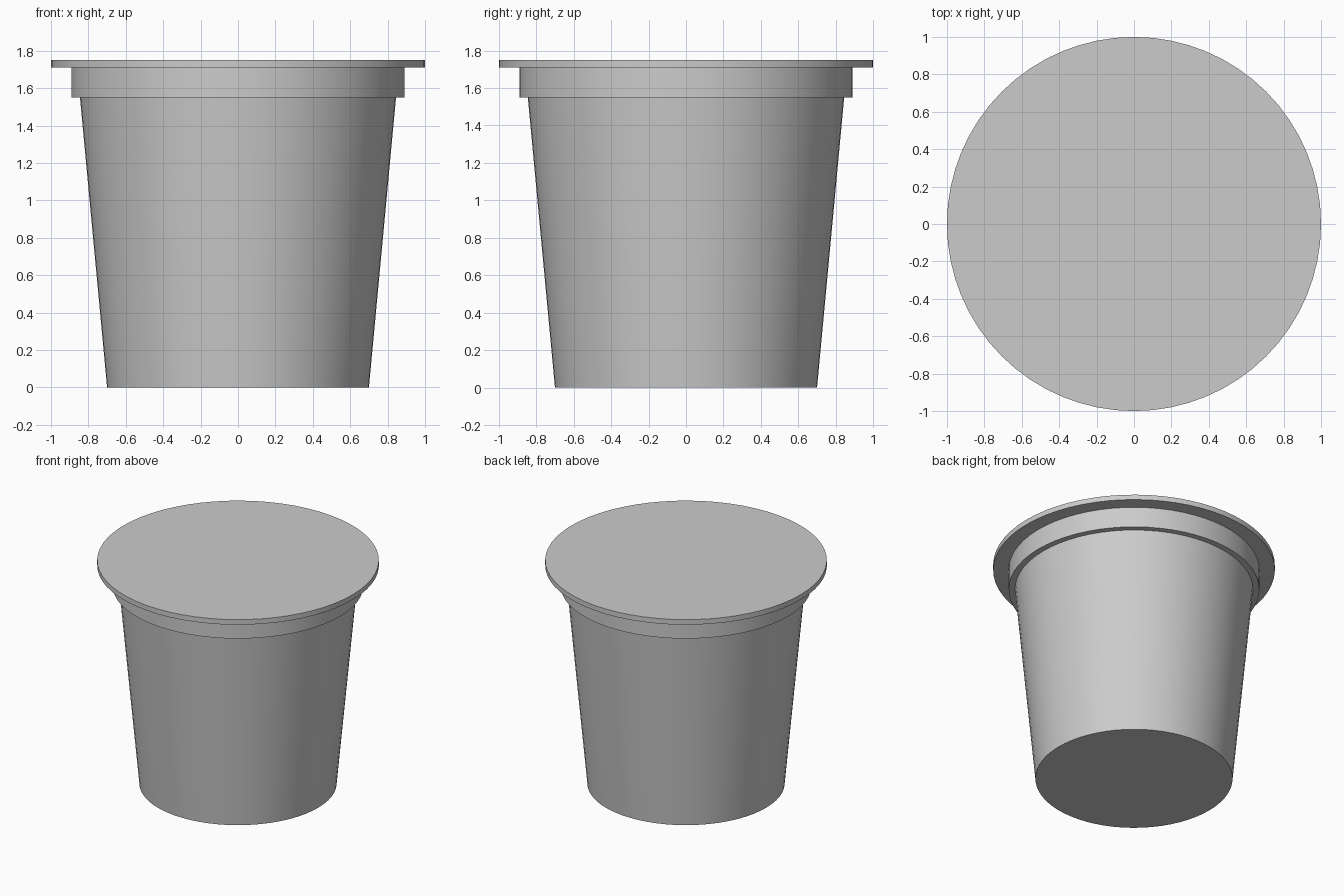
import bpy, bmesh, math

cube = bpy.data.objects.get("Cube")
if cube:
    bpy.data.objects.remove(cube, do_unlink=True)

SIDES = 64

# One plain grey material
grey = bpy.data.materials.new("light grey")
grey.use_nodes = True
colour = (0.6, 0.6, 0.6, 1)
grey.diffuse_color = colour
grey.node_tree.nodes["Principled BSDF"].inputs["Base Color"].default_value = colour


def lathe(name, profile, cap_first=False, cap_last=False):
    """Turn a (radius, height) profile about z, with optional flat end caps."""
    bm = bmesh.new()
    rings = []
    for radius, z in profile:
        angles = [math.tau * i / SIDES for i in range(SIDES)]
        rings.append([bm.verts.new((radius * math.cos(a), radius * math.sin(a), z))
                      for a in angles])
    for low, high in zip(rings, rings[1:]):
        for i in range(SIDES):
            j = (i + 1) % SIDES
            bm.faces.new((low[i], low[j], high[j], high[i]))
    if cap_first:
        bm.faces.new(rings[0][::-1])
    if cap_last:
        bm.faces.new(rings[-1])
    mesh = bpy.data.meshes.new(name)
    bm.to_mesh(mesh)
    bm.free()
    mesh.materials.append(grey)
    obj = bpy.data.objects.new(name, mesh)
    bpy.context.collection.objects.link(obj)
    bpy.ops.object.select_all(action="DESELECT")
    obj.select_set(True)
    bpy.context.view_layer.objects.active = obj
    bpy.ops.object.shade_smooth_by_angle(angle=math.radians(30))
    return obj


# Tapered cup with a flat base
lathe("cup_body", [(0.70, 0), (0.845, 1.55)], cap_first=True)

# Stepped collar below the lid
lathe("collar", [(0.845, 1.55), (0.89, 1.55), (0.89, 1.71)])

# Thin overhanging lid
lathe("lid", [(0.89, 1.71), (1, 1.71), (1, 1.75)], cap_last=True)
